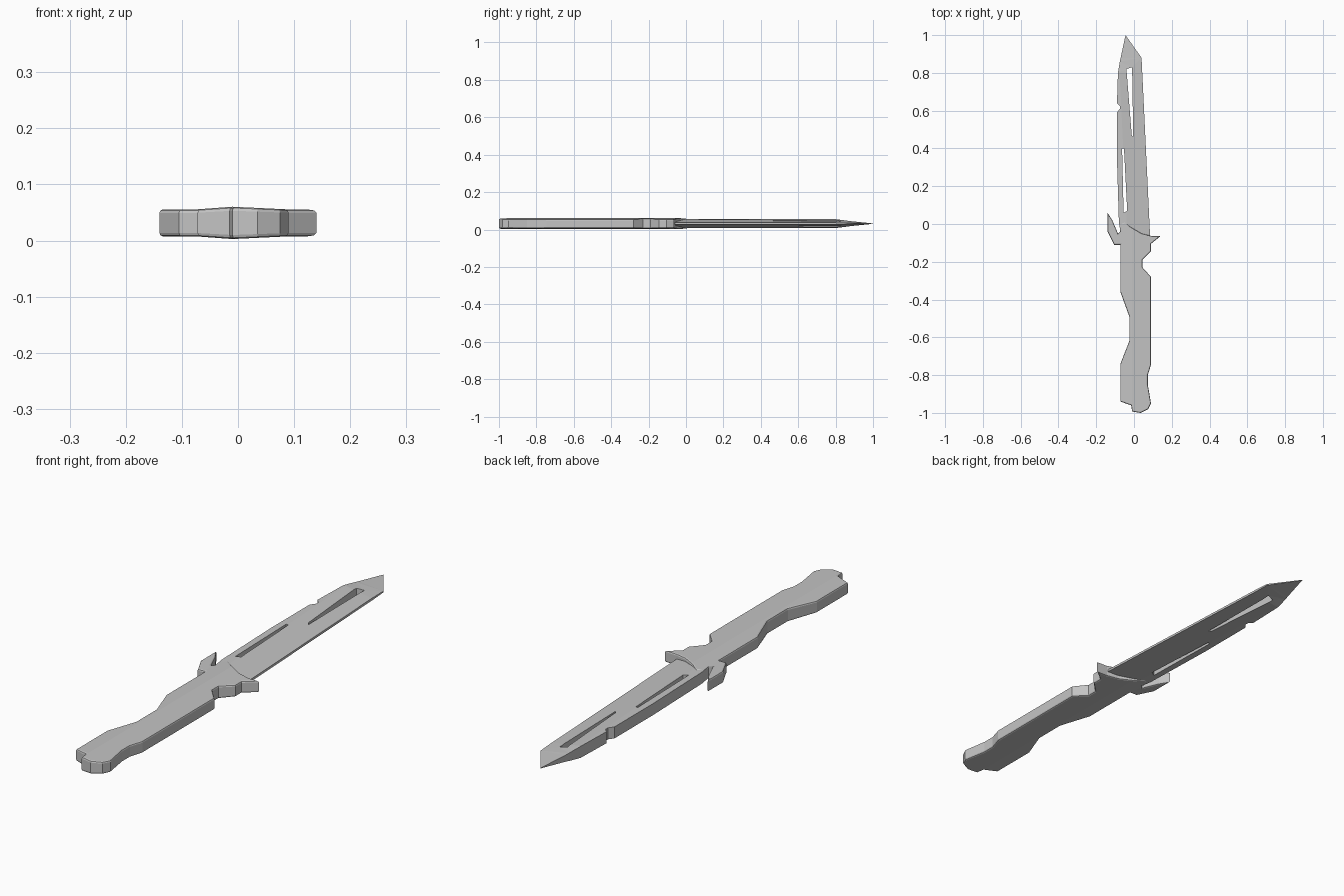
import bpy, bmesh
from mathutils import Vector

if "Cube" in bpy.data.objects:
    bpy.data.objects.remove(bpy.data.objects["Cube"])

MID = 0.0315  # height of the middle plane

steel = bpy.data.materials.new("grey_steel")
steel.diffuse_color = (0.55, 0.55, 0.55, 1)
steel.use_nodes = True
steel.node_tree.nodes["Principled BSDF"].inputs["Base Color"].default_value = steel.diffuse_color


def plate(name, loops, half, bevel=0.0):
    """Filled flat outline (later loops are holes) with thickness, as bmesh."""
    cu = bpy.data.curves.new(name + "_outline", 'CURVE')
    cu.dimensions = '2D'
    cu.fill_mode = 'BOTH'
    cu.extrude = half - bevel
    cu.bevel_depth = bevel
    cu.bevel_resolution = 1
    cu.offset = -bevel
    for pts in loops:
        sp = cu.splines.new('POLY')
        sp.points.add(len(pts) - 1)
        for p, (x, y) in zip(sp.points, pts):
            p.co = (x, y, 0, 1)
        sp.use_cyclic_u = True
    tmp = bpy.data.objects.new(name + "_tmp", cu)
    bpy.context.collection.objects.link(tmp)
    me = bpy.data.meshes.new_from_object(
        tmp.evaluated_get(bpy.context.evaluated_depsgraph_get()))
    bpy.data.objects.remove(tmp)
    bm = bmesh.new()
    bm.from_mesh(me)
    bmesh.ops.remove_doubles(bm, verts=bm.verts, dist=1e-5)
    return bm


def cut(bm, point, normal):
    bmesh.ops.bisect_plane(bm, geom=bm.verts[:] + bm.edges[:] + bm.faces[:],
                           plane_co=point, plane_no=normal, dist=1e-5)


def finish(bm, name):
    for v in bm.verts:
        v.co.z += MID
    bmesh.ops.recalc_face_normals(bm, faces=bm.faces)
    me = bpy.data.meshes.new(name)
    bm.to_mesh(me)
    bm.free()
    me.materials.clear()
    me.materials.append(steel)
    for p in me.polygons:
        p.material_index = 0
        p.use_smooth = False
    bpy.context.collection.objects.link(bpy.data.objects.new(name, me))


# Handle and guard in one piece, clockwise from the left quillon
handle = [(-.14, .06), (-.115, .02), (-.085, -.05), (-.073, -.04), (-.073, 0),
          (-.05, .01), (-.02, -.015), (.04, -.05), (.09, -.063), (.14, -.065),
          (.09, -.105), (.09, -.145), (.045, -.19), (.045, -.23), (.09, -.28),
          (.09, -.745), (.073, -.80), (.073, -.85), (.09, -.95), (.075, -.98),
          (.035, -1.0), (-.01, -.993), (-.015, -.96), (-.072, -.94),
          (-.072, -.74), (-.025, -.62), (-.025, -.49), (-.072, -.36),
          (-.072, -.11), (-.105, -.11), (-.14, -.04)]
bm = plate("handle", [handle], 0.024, 0.006)
for x in (-.075, -.01, .09):
    cut(bm, (x, 0, 0), (1, 0, 0))
cut(bm, (0, -.1, 0), (0, 1, 0))
for v in bm.verts:  # low ridge along the grip
    x = v.co.x
    dome = max(0, 1 - ((-.01 - x) / .065 if x < -.01 else (x + .01) / .1))
    v.co.z *= 1 + 0.2 * dome
finish(bm, "handle_and_guard")

# Blade with a thick notched spine, a thin edge and two slots
blade = [(-.065, -.08), (-.08, .01), (-.09, .34), (-.09, .59), (-.075, .61),
         (-.075, .625), (-.09, .64), (-.085, .80), (-.075, .86), (-.045, 1.0),
         (.04, .88), (.085, -.06), (.07, -.08)]
long_slot = [(-.04, .82), (-.01, .83), (-.004, .46), (-.012, .47)]
low_slot = [(-.063, .40), (-.053, .40), (-.036, .07), (-.055, .06)]
bm = plate("blade", [blade, long_slot, low_slot], 0.0235)
edge_dir = Vector((.04, .88, 0)) - Vector((.085, -.06, 0))
across = Vector((edge_dir.y, -edge_dir.x, 0)).normalized()
edge_pt = Vector((.085, -.06, 0))
WEDGE = 0.12
cut(bm, edge_pt - across * WEDGE, across)
cut(bm, (0, .80, 0), (0, 1, 0))
cut(bm, (0, .88, 0), (0, 1, 0))
for v in bm.verts:
    side = (edge_pt - v.co).dot(across) / WEDGE
    side = min(1, max(0, side))
    tip = min(1, max(0.06, (1.0 - v.co.y) / 0.2))
    v.co.z *= min(0.2 + 0.8 * side, 1) * tip
finish(bm, "blade")
